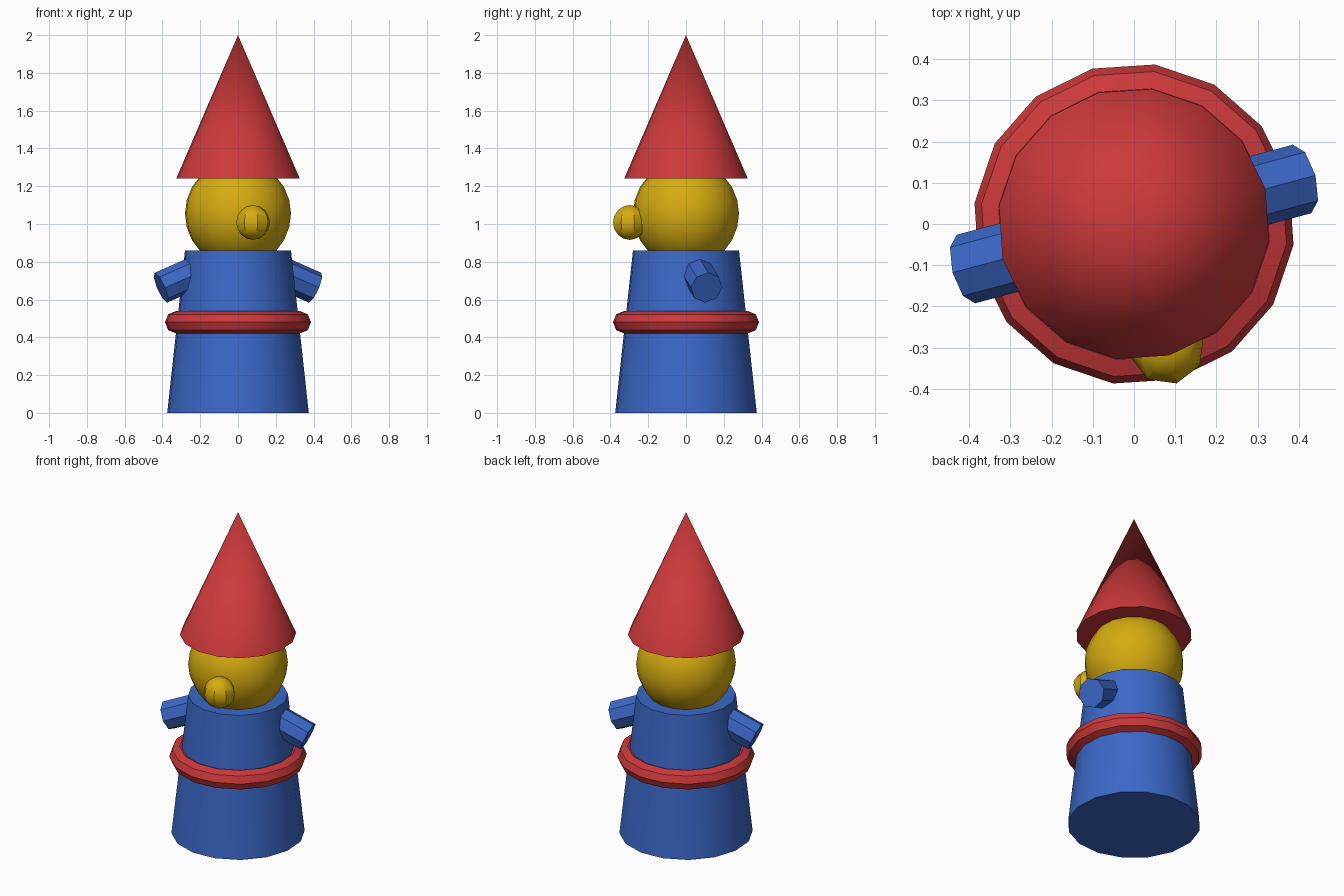
import bpy, math
from mathutils import Matrix, Vector

if "Cube" in bpy.data.objects:
    bpy.data.objects.remove(bpy.data.objects["Cube"])

TURN = Matrix.Rotation(math.radians(15), 4, 'Z')  # whole figure is turned a little


def colour(name, rgb):
    m = bpy.data.materials.new(name)
    m.diffuse_color = (*rgb, 1)
    m.use_nodes = True
    m.node_tree.nodes["Principled BSDF"].inputs["Base Color"].default_value = m.diffuse_color
    return m


red = colour("red", (0.61, 0.041, 0.044))
blue = colour("blue", (0.044, 0.138, 0.578))
yellow = colour("yellow", (0.672, 0.413, 0.005))


def finish(name, mat, matrix):
    """Name, colour, place and shade the newest primitive."""
    ob = bpy.context.object
    ob.name = name
    ob.data.materials.append(mat)
    ob.data.transform(TURN @ matrix)
    bpy.ops.object.shade_smooth_by_angle(angle=math.radians(30))
    return ob


def cone(name, mat, r1, r2, z0, z1):
    bpy.ops.mesh.primitive_cone_add(vertices=16, radius1=r1, radius2=r2, depth=z1 - z0)
    return finish(name, mat, Matrix.Translation((0, 0, (z0 + z1) / 2)))


def ball(name, mat, r, segments, rings, centre):
    bpy.ops.mesh.primitive_uv_sphere_add(segments=segments, ring_count=rings, radius=r)
    return finish(name, mat, Matrix.Translation(centre))


# Robe and hat
cone("robe", blue, 0.378, 0.283, 0.0, 0.86)
cone("hat", red, 0.33, 0.0, 1.24, 2.0)

# Belt ring around the robe
bpy.ops.mesh.primitive_torus_add(major_segments=16, minor_segments=8,
                                 major_radius=0.331, minor_radius=0.059)
finish("belt", red, Matrix.Translation((0, 0, 0.48)))

# Head and nose
ball("head", yellow, 0.283, 16, 12, (0, 0, 1.055))
ball("nose", yellow, 0.092, 8, 8, (0, -0.308, 1.008))

# Stubby arms sloping down on both sides
TILT = math.radians(23)
LENGTH = 0.3
for side, label in ((1, "right"), (-1, "left")):
    axis = Vector((side * math.cos(TILT), 0, -math.sin(TILT)))
    centre = Vector((side * 0.422, 0, 0.663)) - axis * LENGTH / 2
    bpy.ops.mesh.primitive_cylinder_add(vertices=8, radius=0.086, depth=LENGTH)
    tilt = Matrix.Rotation(side * (math.pi / 2 + TILT), 4, 'Y')
    finish(label + "_arm", blue, Matrix.Translation(centre) @ tilt)
